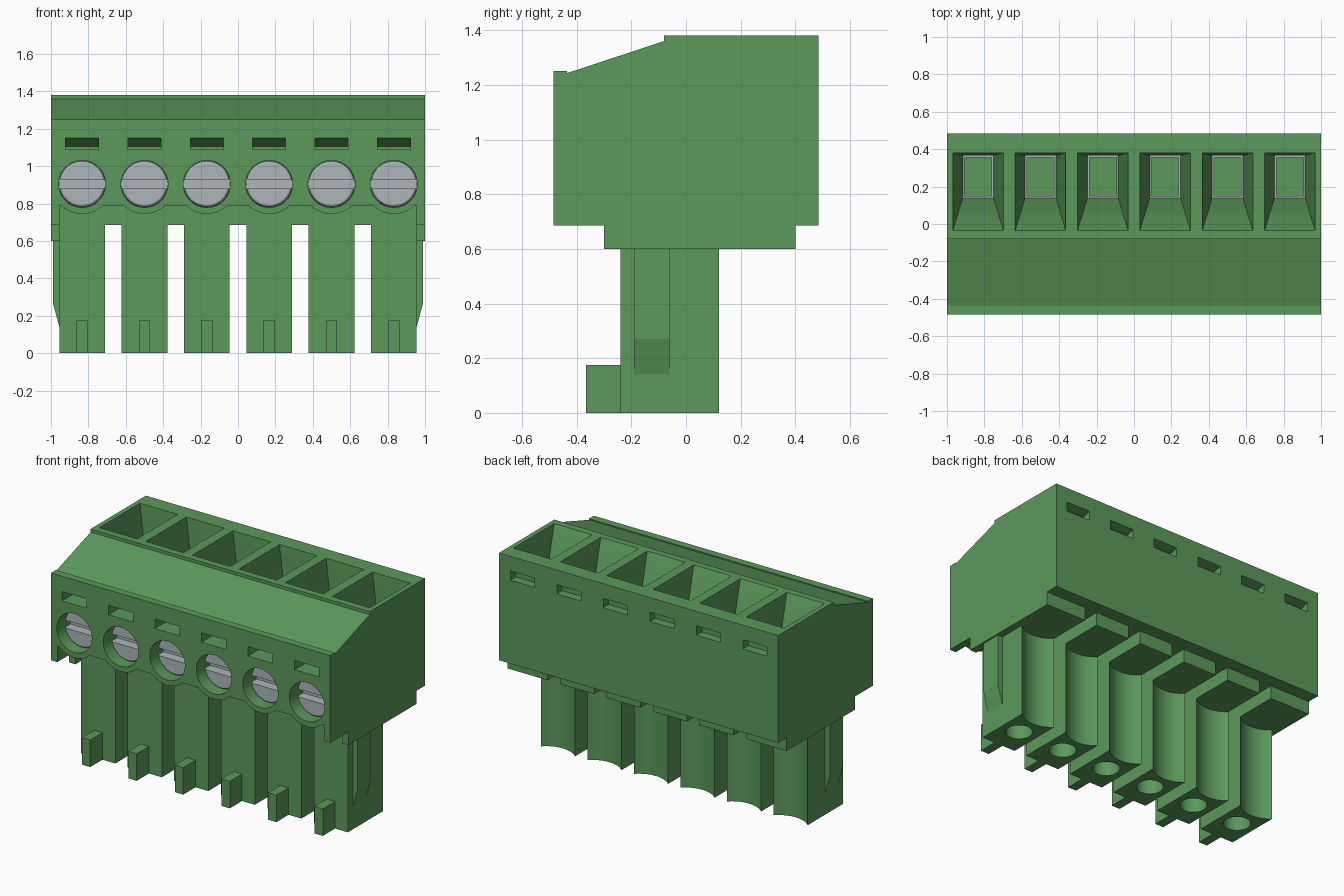
import bpy, bmesh
from math import sin, cos, pi, asin, radians

if "Cube" in bpy.data.objects:
    bpy.data.objects.remove(bpy.data.objects["Cube"])

POLES = [(i - 2.5) / 3 for i in range(6)]
SCREW_Z = 0.905


def material(name, color):
    m = bpy.data.materials.new(name)
    m.use_nodes = True
    m.diffuse_color = color
    m.node_tree.nodes["Principled BSDF"].inputs["Base Color"].default_value = color
    return m


green = material("green plastic", (0.105, 0.32, 0.105, 1))
metal = material("grey metal", (0.42, 0.47, 0.49, 1))


def loft(bm, rings):
    """Closed solid through matching rings of points."""
    loops = [[bm.verts.new(p) for p in ring] for ring in rings]
    n = len(loops[0])
    faces = [bm.faces.new(loops[0]), bm.faces.new(loops[-1])]
    for a, b in zip(loops, loops[1:]):
        faces += [bm.faces.new((a[i], a[(i + 1) % n], b[(i + 1) % n], b[i])) for i in range(n)]
    bmesh.ops.recalc_face_normals(bm, faces=faces)


def rect(x0, x1, y0, y1, z):
    return [(x0, y0, z), (x1, y0, z), (x1, y1, z), (x0, y1, z)]


def box(bm, x0, x1, y0, y1, z0, z1):
    loft(bm, [rect(x0, x1, y0, y1, z0), rect(x0, x1, y0, y1, z1)])


def prism_x(bm, profile, x0, x1):
    loft(bm, [[(x, y, z) for y, z in profile] for x in (x0, x1)])


def circle_y(x, y, z, r, n=40):
    return [(x + r * cos(2 * pi * i / n), y, z + r * sin(2 * pi * i / n)) for i in range(n)]


def make(name, bm, mat):
    me = bpy.data.meshes.new(name)
    bm.to_mesh(me)
    bm.free()
    me.materials.append(mat)
    ob = bpy.data.objects.new(name, me)
    bpy.context.collection.objects.link(ob)
    return ob


def activate(ob):
    bpy.ops.object.select_all(action="DESELECT")
    ob.select_set(True)
    bpy.context.view_layer.objects.active = ob


def cut(ob, bm):
    cutter = make("cutter", bm, ob.data.materials[0])
    cutter.hide_render = True
    mod = ob.modifiers.new("cut", "BOOLEAN")
    mod.operation, mod.solver, mod.object = "DIFFERENCE", "EXACT", cutter
    activate(ob)
    bpy.ops.object.modifier_apply(modifier=mod.name)
    bpy.data.objects.remove(cutter)


def smooth(ob):
    activate(ob)
    bpy.ops.object.shade_smooth_by_angle(angle=radians(30))


# Housing block with sloped front shoulder
bm = bmesh.new()
prism_x(bm, [(-0.485, 0.685), (-0.485, 1.25), (-0.435, 1.25), (-0.435, 1.243),
             (-0.08, 1.36), (-0.08, 1.38), (0.485, 1.38), (0.485, 0.685)], -1, 1)
housing = make("housing", bm, green)

# Recess under the front face, scalloped around each screw collar
bm = bmesh.new()
edge = [(-0.955, 0.6), (-0.955, 0.79)]
half = asin((SCREW_Z - 0.79) / 0.16)
for x in POLES:
    for i in range(17):
        a = pi + half + (pi - 2 * half) * i / 16
        edge.append((x + 0.16 * cos(a), SCREW_Z + 0.16 * sin(a)))
edge += [(0.955, 0.79), (0.955, 0.6)]
loft(bm, [[(x, y, z) for x, z in edge] for y in (-0.6, -0.24)])
cut(housing, bm)

# Wire funnels, screw holes, front and back test slots
bm = bmesh.new()
for x in POLES:
    top = (x - 0.135, x + 0.135, -0.035, 0.38)
    shaft = (x - 0.082, x + 0.082, 0.14, 0.365)
    loft(bm, [rect(*top, 1.5), rect(*top, 1.38), rect(*shaft, 1.02), rect(*shaft, 0.75)])
    loft(bm, [circle_y(x, y, SCREW_Z, 0.126) for y in (-0.6, -0.25)])
    prism_x(bm, [(-0.6, 1.15), (-0.485, 1.15), (-0.36, 1.105), (-0.36, 1.09), (-0.6, 1.09)],
            x - 0.088, x + 0.088)
    prism_x(bm, [(0.6, 1.285), (0.485, 1.285), (0.43, 1.27), (0.43, 1.225), (0.6, 1.225)],
            x - 0.086, x + 0.086)
cut(housing, bm)
smooth(housing)

# Clamp cages lining the wire shafts
bm = bmesh.new()
for x in POLES:
    box(bm, x - 0.082, x - 0.072, 0.14, 0.365, 0.75, 1.015)
    box(bm, x + 0.072, x + 0.082, 0.14, 0.365, 0.75, 1.015)
    box(bm, x - 0.072, x + 0.072, 0.14, 0.15, 0.75, 1.015)
    box(bm, x - 0.072, x + 0.072, 0.355, 0.365, 0.75, 1.015)
make("clamp_cages", bm, metal)

# Slotted screws with rounded rims
bm = bmesh.new()
for x in POLES:
    loft(bm, [circle_y(x, y, SCREW_Z, r) for y, r in
              ((-0.25, 0.125), (-0.395, 0.125), (-0.406, 0.121), (-0.412, 0.112))])
screws = make("screws", bm, metal)
bm = bmesh.new()
box(bm, -1, 1, -0.5, -0.35, 0.88, 0.93)
cut(screws, bm)
smooth(screws)

# Lower steps above each leg, and end plates
bm = bmesh.new()
for x in POLES:
    box(bm, x - 0.122, x + 0.122, -0.24, 0.4, 0.6, 0.685)
for s in (-1, 1):
    box(bm, min(s, s * 0.955), max(s, s * 0.955), -0.3, 0.4, 0.6, 0.685)
make("lower_steps", bm, green)

# Legs with a scooped back
bm = bmesh.new()
for x in POLES:
    w, sag = 0.122, 0.05
    r = (w * w + sag * sag) / (2 * sag)
    a0 = asin(w / r)
    outline = [(x - w, -0.24), (x + w, -0.24)]
    for i in range(17):
        a = a0 * (1 - i / 8)
        outline.append((x + r * sin(a), 0.12 + r * cos(a0) - r * cos(a)))
    loft(bm, [[(px, py, z) for px, py in outline] for z in (0, 0.6)])
legs = make("legs", bm, green)

# Pin sockets in the leg bottoms
bm = bmesh.new()
n = 32
for x in POLES:
    loft(bm, [[(x + 0.08 * cos(2 * pi * i / n), -0.055 + 0.08 * sin(2 * pi * i / n), z)
               for i in range(n)] for z in (-0.1, 0.5)])
cut(legs, bm)
smooth(legs)

# Keying tabs at the front of the legs
bm = bmesh.new()
for x in POLES:
    box(bm, x - 0.03, x + 0.03, -0.365, -0.24, 0, 0.175)
make("keying_tabs", bm, green)

# Tapered guide ribs on the outer legs
bm = bmesh.new()
for s in (-1, 1):
    side = [(s * 0.95, 0.6), (s * 0.99, 0.6), (s * 0.99, 0.27), (s * 0.955, 0.14), (s * 0.95, 0.14)]
    loft(bm, [[(x, y, z) for x, z in side] for y in (-0.19, -0.06)])
make("guide_ribs", bm, green)
